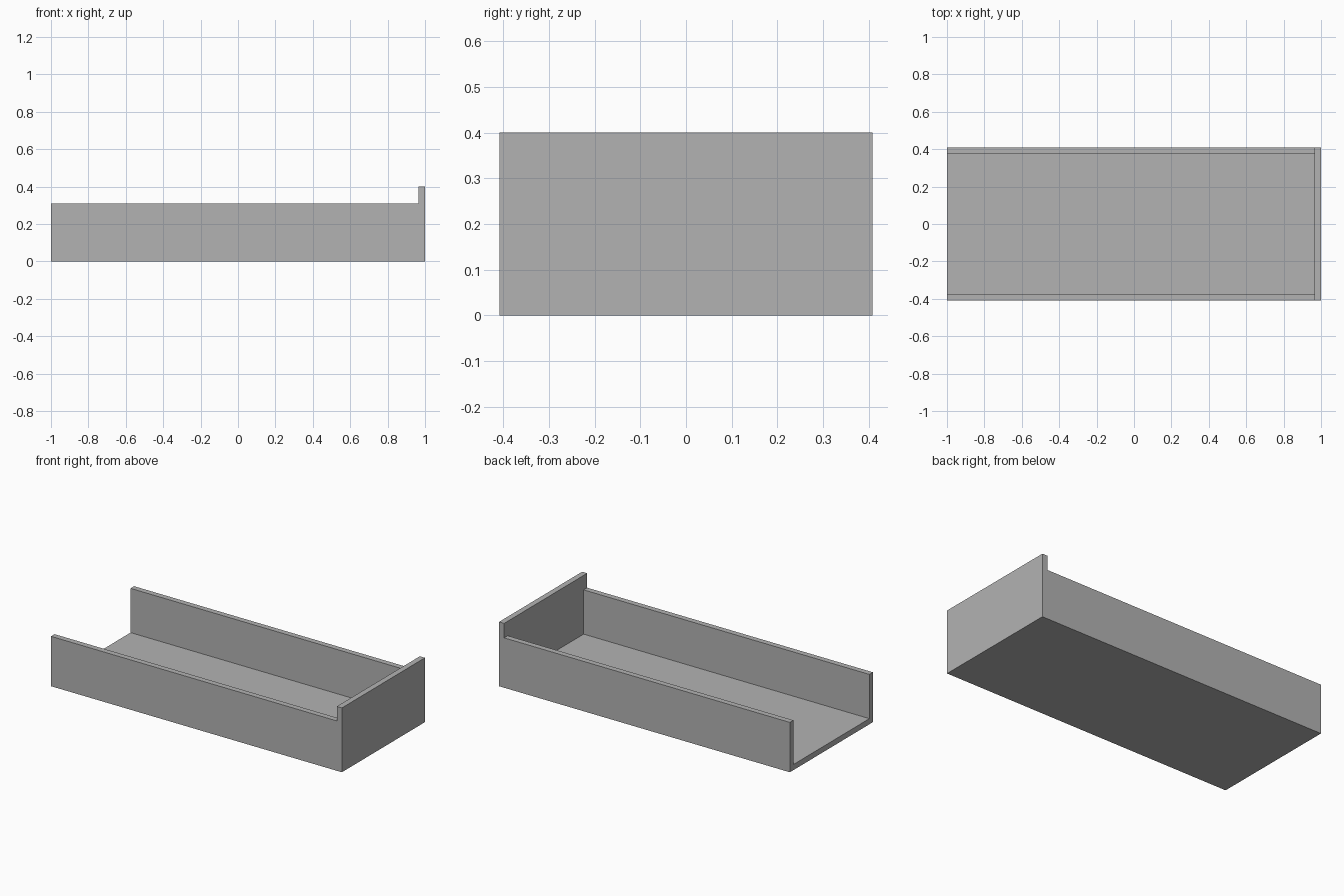
import bpy

cube = bpy.data.objects.get("Cube")
if cube:
    bpy.data.objects.remove(cube, do_unlink=True)

LENGTH, WIDTH = 2.0, 0.816
END_HEIGHT, SIDE_HEIGHT = 0.40, 0.31
WALL = 0.035
MARGIN = 0.1  # how far cutters reach past the body

grey = bpy.data.materials.new("plain grey")
grey.use_nodes = True
colour = (0.45, 0.45, 0.45, 1)
grey.diffuse_color = colour
grey.node_tree.nodes["Principled BSDF"].inputs["Base Color"].default_value = colour


def box(name, low, high):
    """Box between two opposite corners."""
    centre = [(a + b) / 2 for a, b in zip(low, high)]
    bpy.ops.mesh.primitive_cube_add(size=1, location=centre)
    obj = bpy.context.object
    obj.name = name
    obj.scale = [b - a for a, b in zip(low, high)]
    bpy.ops.object.transform_apply(location=True, rotation=False, scale=True)
    obj.data.materials.append(grey)
    return obj


def carve(body, cutter):
    """Subtract the cutter from the body, then discard it."""
    cutter.hide_render = True
    mod = body.modifiers.new("carve", "BOOLEAN")
    mod.operation, mod.solver, mod.object = "DIFFERENCE", "EXACT", cutter
    bpy.context.view_layer.objects.active = body
    bpy.ops.object.modifier_apply(modifier=mod.name)
    bpy.data.objects.remove(cutter, do_unlink=True)


hx, hy = LENGTH / 2, WIDTH / 2
top = END_HEIGHT + MARGIN
inner_end = hx - WALL

# Solid block as tall as the end panel
tray = box("open_ended_tray", (-hx, -hy, 0), (hx, hy, END_HEIGHT))

# Lower the two side walls, leaving the end panel tall
carve(tray, box("side_wall_cutter", (-hx - MARGIN, -hy - MARGIN, SIDE_HEIGHT),
                (inner_end, hy + MARGIN, top)))

# Hollow the channel, open at the end opposite the panel
carve(tray, box("channel_cutter", (-hx - MARGIN, WALL - hy, WALL),
                (inner_end, hy - WALL, top)))
